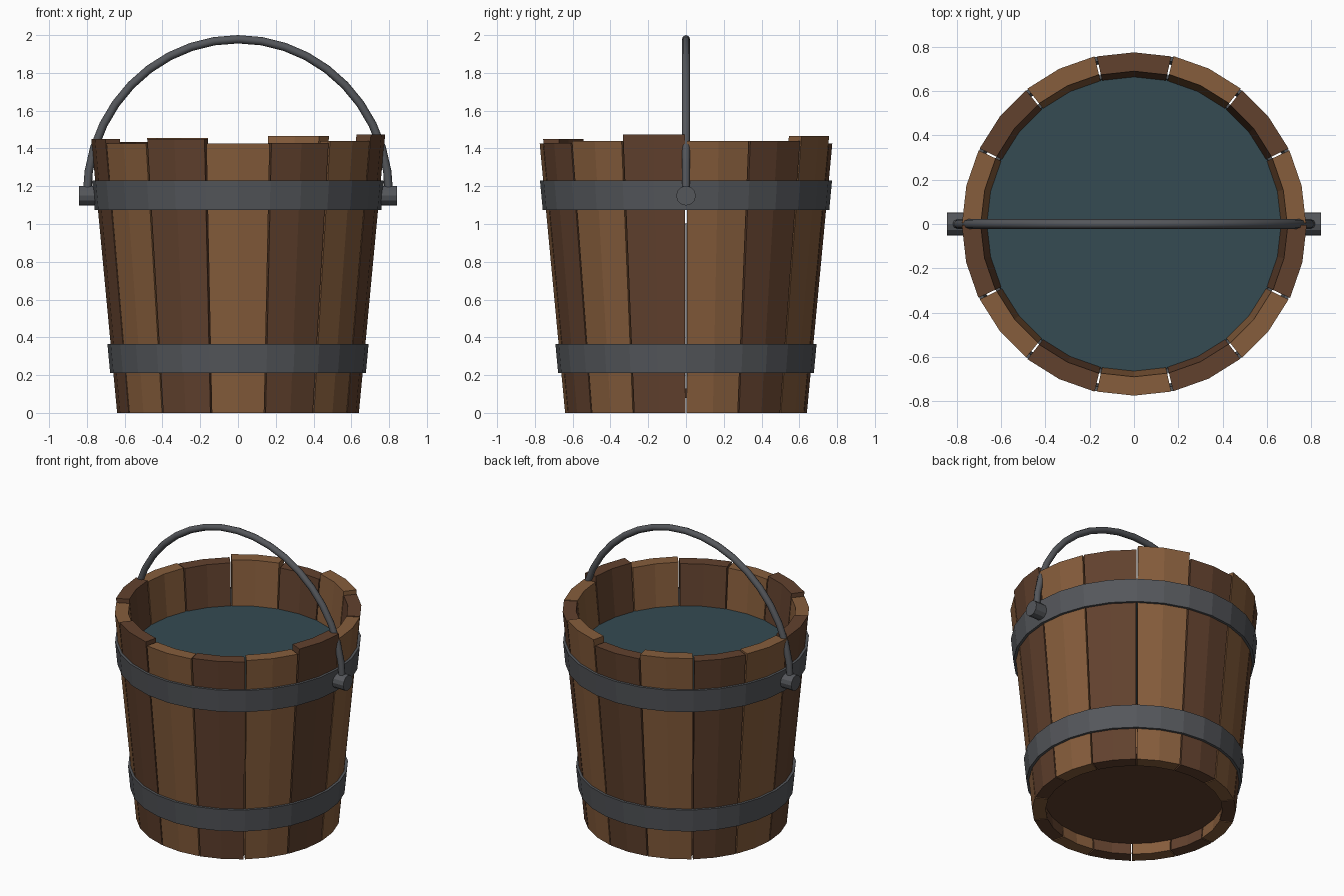
import bpy, bmesh, math

if "Cube" in bpy.data.objects:
    bpy.data.objects.remove(bpy.data.objects["Cube"])

def material(name, rgb):
    m = bpy.data.materials.new(name)
    m.diffuse_color = (*rgb, 1)
    m.use_nodes = True
    m.node_tree.nodes["Principled BSDF"].inputs["Base Color"].default_value = m.diffuse_color
    return m

LIGHT = material("light_wood", (0.24, 0.11, 0.045))
DARK = material("dark_wood", (0.12, 0.053, 0.027))
IRON = material("iron", (0.09, 0.095, 0.105))
WATER = material("water", (0.035, 0.07, 0.085))

R0, SLOPE, THICK = 0.64, 0.0944, 0.085

def outer(z):
    return R0 + SLOPE * z

def mesh_object(name, bm, mat):
    bmesh.ops.recalc_face_normals(bm, faces=bm.faces)
    me = bpy.data.meshes.new(name)
    bm.to_mesh(me)
    bm.free()
    ob = bpy.data.objects.new(name, me)
    bpy.context.collection.objects.link(ob)
    me.materials.append(mat)
    return ob

def sweep(name, profile, angles, mat, closed):
    """Sweep a closed (radius, z) profile around the z axis."""
    bm = bmesh.new()
    rings = [[bm.verts.new((r * math.cos(a), r * math.sin(a), z)) for r, z in profile]
             for a in angles]
    n = len(profile)
    pairs = list(zip(rings, rings[1:]))
    if closed:
        pairs.append((rings[-1], rings[0]))
    else:
        bm.faces.new(rings[0])
        bm.faces.new(rings[-1])
    for a, b in pairs:
        for i in range(n):
            j = (i + 1) % n
            bm.faces.new((a[i], a[j], b[j], b[i]))
    return mesh_object(name, bm, mat)

def cylinder(name, radius, depth, sides, loc, mat, rot=(0, 0, 0)):
    bpy.ops.mesh.primitive_cylinder_add(vertices=sides, radius=radius, depth=depth,
                                        location=loc, rotation=rot)
    ob = bpy.context.object
    ob.name = name
    ob.data.materials.append(mat)
    return ob

# Staves: 14 tapered boards with uneven tops, counted from the front
tops = [1.425, 1.43, 1.44, 1.475, 1.44, 1.44, 1.465, 1.425,
        1.455, 1.435, 1.44, 1.45, 1.425, 1.45]
half = math.pi / 14 - math.radians(0.35)
for k, top in enumerate(tops):
    mid = -math.pi / 2 + k * math.tau / 14
    profile = [(R0, 0), (outer(top), top), (outer(top) - THICK, top), (R0 - THICK, 0)]
    sweep(f"stave_{k + 1}", profile, [mid - half, mid, mid + half],
          DARK if k % 2 else LIGHT, False)

# Iron hoops
around = [i * math.tau / 28 + math.pi / 2 for i in range(28)]
for name, lo, hi in (("lower_hoop", 0.21, 0.365), ("upper_hoop", 1.075, 1.23)):
    profile = [(outer(lo) + 0.017, lo), (outer(hi) + 0.017, hi),
               (outer(hi) - 0.004, hi), (outer(lo) - 0.004, lo)]
    sweep(name, profile, around, IRON, True)

# Recessed floor
cylinder("floor", 0.567, 0.05, 28, (0, 0, 0.105), DARK)

# Water surface
bpy.ops.mesh.primitive_circle_add(vertices=28, radius=0.668, fill_type='NGON',
                                  location=(0, 0, 1.15))
water = bpy.context.object
water.name = "water"
water.data.materials.append(WATER)

# Handle pins
for name, s in (("left_pin", -1), ("right_pin", 1)):
    cylinder(name, 0.052, 0.1, 12, (s * 0.793, 0, 1.15), IRON, (0, math.pi / 2, 0))

# Arched handle
curve = bpy.data.curves.new("handle", 'CURVE')
curve.dimensions = '3D'
curve.bevel_depth = 0.022
curve.bevel_resolution = 2
curve.use_fill_caps = True
spline = curve.splines.new('POLY')
spline.points.add(20)
for i, p in enumerate(spline.points):
    a = math.pi * i / 20
    p.co = (0.8 * math.cos(a), 0, 1.15 + 0.828 * math.sin(a), 1)
    p.radius = 1
curve.materials.append(IRON)
handle = bpy.data.objects.new("handle", curve)
bpy.context.collection.objects.link(handle)
